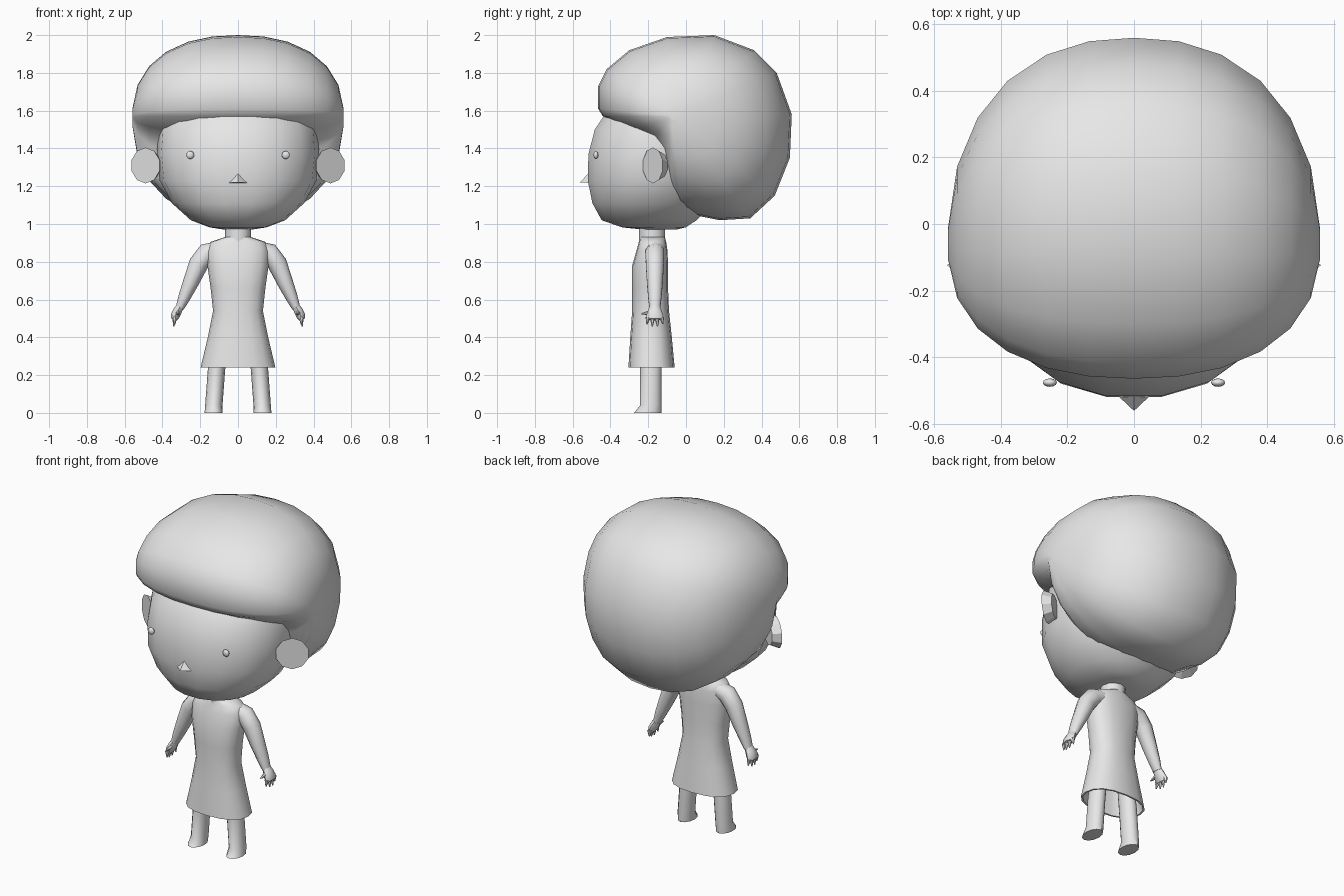
import bpy, bmesh, math
from mathutils import Vector, Matrix

if "Cube" in bpy.data.objects:
    bpy.data.objects.remove(bpy.data.objects["Cube"])

grey = bpy.data.materials.new("plain grey")
grey.diffuse_color = (0.8, 0.8, 0.8, 1)
grey.use_nodes = True
grey.node_tree.nodes["Principled BSDF"].inputs["Base Color"].default_value = grey.diffuse_color


def finish(name, bm, angle=45, mirror=False):
    bmesh.ops.recalc_face_normals(bm, faces=bm.faces)
    mesh = bpy.data.meshes.new(name)
    bm.to_mesh(mesh)
    bm.free()
    mesh.materials.append(grey)
    mesh.shade_smooth()
    mesh.set_sharp_from_angle(angle=math.radians(angle))
    ob = bpy.data.objects.new(name, mesh)
    bpy.context.collection.objects.link(ob)
    if mirror:
        ob.modifiers.new("mirror", 'MIRROR').use_mirror_merge = False
    return ob


def loft(bm, rings, cap_start=True, cap_end=True):
    """Skin a list of equal-length point rings."""
    rows = [[bm.verts.new(p) for p in r] for r in rings]
    n = len(rows[0])
    for a, b in zip(rows, rows[1:]):
        for i in range(n):
            j = (i + 1) % n
            bm.faces.new((a[i], a[j], b[j], b[i]))
    if cap_start:
        bm.faces.new(rows[0])
    if cap_end:
        bm.faces.new(rows[-1])


def oval(z, rx, y0, y1, n=16, cx=0, p=1.0):
    """Horizontal oval from front y0 to back y1; p below 1 squares it off."""
    pts = []
    for i in range(n):
        a = 2 * math.pi * i / n
        c, s = math.cos(a), math.sin(a)
        c, s = math.copysign(abs(c) ** p, c), math.copysign(abs(s) ** p, s)
        pts.append((cx + rx * c, (y0 + y1) / 2 + (y1 - y0) / 2 * s, z))
    return pts


def tube(bm, path, n=10):
    """Tube through (point, half width, half depth) stations in an xz plane."""
    rings = []
    for k, (p, w, d) in enumerate(path):
        t = Vector(path[min(k + 1, len(path) - 1)][0]) - Vector(path[max(k - 1, 0)][0])
        side = Vector((t.z, 0, -t.x)).normalized()
        rings.append([Vector(p) + side * w * math.cos(2 * math.pi * i / n)
                      + Vector((0, d * math.sin(2 * math.pi * i / n), 0)) for i in range(n)])
    loft(bm, rings)


# head
bm = bmesh.new()
loft(bm, [oval(z, rx, y0, y1, 18, p=0.92) for z, rx, y0, y1 in [
    (0.97, 0.07, -0.22, -0.05), (0.982, 0.15, -0.34, 0.0), (1.02, 0.25, -0.45, 0.06),
    (1.11, 0.35, -0.50, 0.14), (1.23, 0.415, -0.525, 0.2), (1.37, 0.43, -0.522, 0.25),
    (1.5, 0.42, -0.488, 0.25), (1.6, 0.38, -0.42, 0.22), (1.7, 0.25, -0.30, 0.12)]])
finish("head", bm, 50)

# hair: side profile scaled towards its centre on the way out to each side
cy, cz, half = -0.07, 1.57, 0.56
profile = [(-0.44, 1.57), (-0.465, 1.61), (-0.465, 1.73), (-0.42, 1.82), (-0.3, 1.92),
           (-0.1, 1.99), (0.15, 2.0), (0.36, 1.92), (0.48, 1.8), (0.56, 1.58),
           (0.55, 1.35), (0.47, 1.15), (0.34, 1.03), (0.18, 1.02), (0.08, 1.04),
           (-0.02, 1.05), (-0.08, 1.12), (-0.13, 1.33), (-0.2, 1.43), (-0.3, 1.48)]
bm = bmesh.new()
rings = []
for u in (-0.998, -0.95, -0.84, -0.68, -0.47, -0.24, 0, 0.24, 0.47, 0.68, 0.84, 0.95, 0.998):
    s = (1 - abs(u) ** 2.3) ** (1 / 2.3)
    rings.append([(half * u, cy + (y - cy) * s, cz + (z - cz) * s) for y, z in profile])
loft(bm, rings)
finish("hair", bm, 60)

# ears
bm = bmesh.new()
turn = Matrix.Translation((0.475, -0.155, 1.31)) @ Matrix.Rotation(math.radians(35), 4, 'Z') \
    @ Matrix.Rotation(math.radians(90), 4, 'X')
bmesh.ops.create_cone(bm, cap_ends=True, segments=10, radius1=0.07, radius2=0.095,
                      depth=0.05, matrix=turn)
finish("ears", bm, 30, True)

# eyes
bm = bmesh.new()
bmesh.ops.create_uvsphere(bm, u_segments=12, v_segments=8, radius=0.021,
                          matrix=Matrix.Translation((0.253, -0.477, 1.365))
                          @ Matrix.Diagonal((1, 0.6, 1, 1)))
finish("eyes", bm, 60, True)

# nose
bm = bmesh.new()
l, r, top, tip = [bm.verts.new(p) for p in [
    (-0.05, -0.515, 1.218), (0.05, -0.515, 1.218), (0, -0.515, 1.27), (0, -0.562, 1.22)]]
for f in ((l, r, tip), (l, tip, top), (r, top, tip), (l, top, r)):
    bm.faces.new(f)
finish("nose", bm, 20)

# neck
bm = bmesh.new()
loft(bm, [oval(0.88, 0.07, -0.25, -0.11, 12), oval(1.0, 0.07, -0.25, -0.11, 12)])
finish("neck", bm)

# dress with an open, hollow hem
bm = bmesh.new()
loft(bm, [oval(z, rx, y0, y1, 16, p=0.85) for z, rx, y0, y1 in [
    (0.42, 0.14, -0.275, -0.095), (0.24, 0.188, -0.295, -0.07), (0.24, 0.198, -0.305, -0.06),
    (0.4, 0.16, -0.295, -0.075), (0.54, 0.132, -0.285, -0.09), (0.66, 0.145, -0.285, -0.095),
    (0.78, 0.162, -0.285, -0.095), (0.86, 0.165, -0.262, -0.098), (0.905, 0.145, -0.25, -0.105),
    (0.93, 0.07, -0.245, -0.112)]])
finish("dress", bm, 50)

# arms
bm = bmesh.new()
tube(bm, [((0.1, -0.165, 0.865), 0.045, 0.05), ((0.165, -0.165, 0.845), 0.055, 0.052),
          ((0.208, -0.165, 0.79), 0.052, 0.05), ((0.25, -0.165, 0.69), 0.042, 0.044),
          ((0.285, -0.165, 0.61), 0.032, 0.037), ((0.308, -0.165, 0.555), 0.022, 0.03)])
finish("arms", bm, 50, True)

# hands: palm, four pointed fingers and a thumb
bm = bmesh.new()
tube(bm, [((0.303, -0.165, 0.57), 0.019, 0.026), ((0.32, -0.165, 0.54), 0.024, 0.036),
          ((0.332, -0.165, 0.515), 0.024, 0.045), ((0.339, -0.165, 0.495), 0.017, 0.042)], 8)
fingers = [((0.336, -0.165 + o * 0.024, 0.505), (0.343 - 0.006 * abs(o), -0.165 + o * 0.028, tz))
           for o, tz in ((-1.5, 0.468), (-0.5, 0.457), (0.5, 0.457), (1.5, 0.47))]
fingers.append(((0.318, -0.19, 0.53), (0.318, -0.236, 0.525)))
for a, b in fingers:
    a, b = Vector(a), Vector(b)
    m = Matrix.Translation((a + b) / 2) @ (b - a).to_track_quat('Z', 'Y').to_matrix().to_4x4()
    bmesh.ops.create_cone(bm, cap_ends=True, segments=6, radius1=0.014, radius2=0.003,
                          depth=(b - a).length, matrix=m)
finish("hands", bm, 50, True)

# legs with a small toe at the front
bm = bmesh.new()
loft(bm, [oval(z, rx, y0, -0.13, 12, cx) for z, rx, y0, cx in [
    (0.0, 0.047, -0.275, 0.13), (0.04, 0.046, -0.243, 0.128),
    (0.24, 0.046, -0.243, 0.113), (0.45, 0.04, -0.235, 0.085)]])
finish("legs", bm, 40, True)
